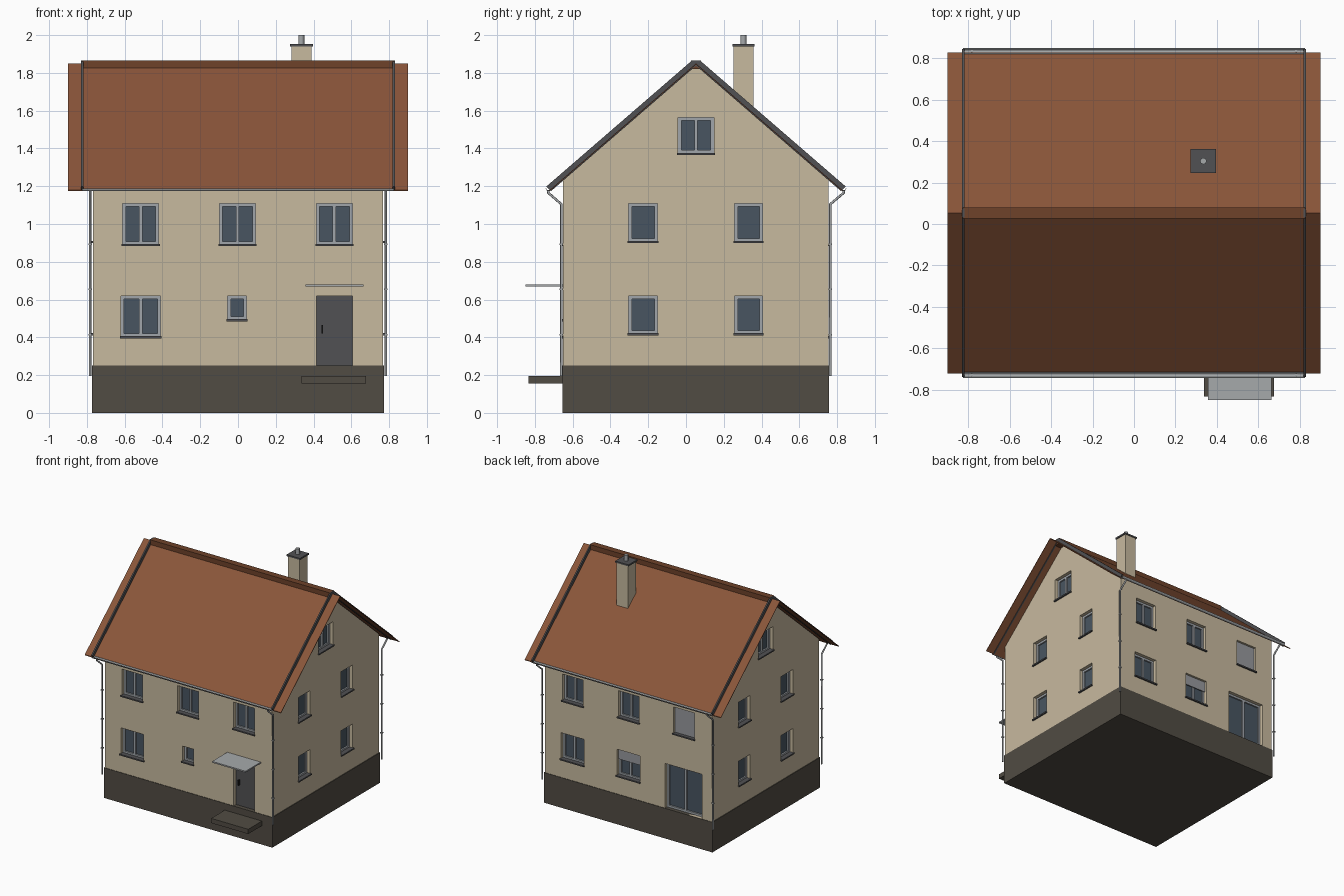
import bpy, bmesh, math
from mathutils import Vector

if "Cube" in bpy.data.objects:
    bpy.data.objects.remove(bpy.data.objects["Cube"])

YC = 0.053                       # ridge line in y
XW, YF, YB = 0.767, -0.65, 0.754  # wall faces
APEX, SLOPE, EAVE = 1.85, 0.865, 0.775


def mat(name, rgb):
    m = bpy.data.materials.new(name)
    m.diffuse_color = (*[(c / 255) ** 2.2 for c in rgb], 1)
    m.use_nodes = True
    m.node_tree.nodes["Principled BSDF"].inputs["Base Color"].default_value = m.diffuse_color
    return m


WALL = mat("plaster", (198, 184, 157))
BASE = mat("plinth_stone", (82, 77, 69))
ROOF = mat("roof_tile", (137, 86, 60))
RIDGE = mat("ridge_tile", (110, 68, 46))
DARK = mat("dark_metal", (82, 82, 84))
METAL = mat("zinc", (165, 168, 170))
GLASS = mat("glass", (74, 86, 97))
FRAME = mat("frame", (160, 165, 170))
SHUT = mat("shutter", (150, 152, 156))
BLACK = mat("handle_black", (35, 35, 35))


def finish(bm, name, m):
    bmesh.ops.recalc_face_normals(bm, faces=bm.faces)
    me = bpy.data.meshes.new(name)
    bm.to_mesh(me)
    bm.free()
    ob = bpy.data.objects.new(name, me)
    bpy.context.collection.objects.link(ob)
    if m:
        me.materials.append(m)
    return ob


def boxes(name, items, m):
    """One object made of axis-aligned boxes (corner, corner)."""
    bm = bmesh.new()
    for a, b in items:
        vs = bmesh.ops.create_cube(bm, size=1)["verts"]
        for v in vs:
            v.co = [(p + q) / 2 + c * abs(p - q) for p, q, c in zip(a, b, v.co)]
    return finish(bm, name, m)


def extrude_x(name, profile, x0, x1, m):
    """Closed (y, z) profile swept along x."""
    bm = bmesh.new()
    f = bm.faces.new([bm.verts.new((x0, y, z)) for y, z in profile])
    r = bmesh.ops.extrude_face_region(bm, geom=[f])
    vs = [g for g in r["geom"] if isinstance(g, bmesh.types.BMVert)]
    bmesh.ops.translate(bm, verts=vs, vec=(x1 - x0, 0, 0))
    return finish(bm, name, m)


def tube(name, pts, r, m):
    cu = bpy.data.curves.new(name, "CURVE")
    cu.dimensions, cu.bevel_depth, cu.bevel_resolution = "3D", r, 2
    cu.use_fill_caps = True
    sp = cu.splines.new("POLY")
    sp.points.add(len(pts) - 1)
    for p, co in zip(sp.points, pts):
        p.co = (*co, 1)
    cu.materials.append(m)
    ob = bpy.data.objects.new(name, cu)
    bpy.context.collection.objects.link(ob)
    return ob


def on_wall(side, u, d, z):
    """Point on a wall: u along the wall, d outward from its face."""
    return {"front": (u, YF - d, z), "back": (u, YB + d, z),
            "right": (XW + d, u, z), "left": (-XW - d, u, z)}[side]


cuts = []


def wbox(side, u0, u1, d0, d1, z0, z1):
    return on_wall(side, u0, d0, z0), on_wall(side, u1, d1, z1)


def window(side, u0, u1, z0, z1, panes=2, shut=0.0, sill=True, rec=0.04):
    n = f"{side}_window_{len(cuts)}"
    cuts.append(wbox(side, u0, u1, -rec - 0.02, 0.05, z0, z1))
    t, d0, d1 = 0.017, -rec - 0.02, -rec + 0.012
    bars = [wbox(side, u0, u0 + t, d0, d1, z0, z1), wbox(side, u1 - t, u1, d0, d1, z0, z1),
            wbox(side, u0 + t, u1 - t, d0, d1, z0, z0 + t),
            wbox(side, u0 + t, u1 - t, d0, d1, z1 - t, z1)]
    if panes == 2:
        c = (u0 + u1) / 2
        bars.append(wbox(side, c - 0.009, c + 0.009, d0, d1, z0 + t, z1 - t))
    boxes(n + "_frame", bars, FRAME)
    boxes(n + "_glass", [wbox(side, u0 + t, u1 - t, d0, -rec, z0 + t, z1 - t)], GLASS)
    if sill:
        boxes(n + "_sill", [wbox(side, u0 - 0.006, u1 + 0.006, -rec, 0.012, z0 - 0.008, z0 + 0.003)], DARK)
    if shut:
        boxes(n + "_roller_shutter", [wbox(side, u0, u1, -rec + 0.014, -rec + 0.022,
                                           z1 - shut * (z1 - z0), z1)], SHUT)


# plinth and gabled wall body
boxes("plinth", [((-0.773, YF - 0.004, 0), (0.773, YB + 0.004, 0.25))], BASE)
top = lambda y: APEX - 0.012 - SLOPE * abs(y - YC)
walls = extrude_x("walls", [(YF, 0.245), (YB, 0.245), (YB, top(YB)), (YC, top(YC)), (YF, top(YF))],
                  -XW, XW, WALL)

# windows: front
for u0, u1 in ((-0.611, -0.42), (-0.098, 0.093), (0.415, 0.606)):
    window("front", u0, u1, 0.891, 1.109)
window("front", -0.62, -0.41, 0.403, 0.62)
window("front", -0.055, 0.045, 0.493, 0.62, panes=1)
# windows: back, with roller shutters and the terrace door
window("back", 0.415, 0.606, 0.891, 1.109)
window("back", -0.098, 0.093, 0.891, 1.109)
window("back", -0.606, -0.415, 0.891, 1.109, shut=1)
window("back", 0.41, 0.62, 0.403, 0.62)
window("back", -0.105, 0.105, 0.403, 0.62, shut=0.4)
window("back", -0.675, -0.335, 0.25, 0.62, sill=False)
# windows: gables
for s in ("left", "right"):
    for u0, u1 in ((-0.304, -0.151), (0.257, 0.405)):
        window(s, u0, u1, 0.907, 1.109, panes=1)
        window(s, u0, u1, 0.419, 0.62, panes=1)
    window(s, -0.042, 0.148, 1.374, 1.565)

# front door with handle, step and canopy
cuts.append(wbox("front", 0.415, 0.606, -0.05, 0.05, 0.25, 0.62))
boxes("front_door", [wbox("front", 0.415, 0.606, -0.05, -0.03, 0.25, 0.62)], DARK)
boxes("door_handle", [wbox("front", 0.443, 0.451, -0.03, -0.012, 0.42, 0.465)], BLACK)
boxes("door_step", [((0.337, -0.833, 0.156), (0.677, YF, 0.195))], BASE)
boxes("door_canopy", [((0.357, -0.849, 0.668), (0.664, YF, 0.679))], METAL)

# cut the wall openings
cutter = boxes("opening_cutter", cuts, None)
cutter.hide_render = True
mod = walls.modifiers.new("openings", "BOOLEAN")
mod.operation, mod.solver, mod.object = "DIFFERENCE", "EXACT", cutter
bpy.context.view_layer.objects.active = walls
bpy.ops.object.modifier_apply(modifier=mod.name)
bpy.data.objects.remove(cutter)


def chevron(lo, hi, d_lo, d_hi, cap=9):
    """Gable-shaped band, offsets lo..hi from the roof plane."""
    z = lambda d, o: APEX + o - SLOPE * d
    flat = max(0, (z(0, hi) - cap) / SLOPE)
    outer = [(-d_hi, z(d_hi, hi)), (-flat, z(flat, hi)), (flat, z(flat, hi)), (d_hi, z(d_hi, hi))]
    if not flat:
        outer.pop(1)
    inner = [(d_lo, z(d_lo, lo)), (0, z(0, lo)), (-d_lo, z(d_lo, lo))]
    return [(YC + y, zz) for y, zz in outer + inner]


# roof sheet, verge boards, ridge cap
extrude_x("roof", chevron(-0.006, 0, EAVE, EAVE), -0.9, 0.9, ROOF)
for s, n in ((-1, "left"), (1, "right")):
    extrude_x(n + "_verge", chevron(-0.012, 0.034, 0.768, 0.793, 1.866), s * 0.819, s * 0.83, DARK)
boxes("ridge_cap", [((-0.825, YC - 0.027, 1.82), (0.825, YC + 0.027, 1.866))], RIDGE)

# gutters and downpipes
for s, n in ((-1, "front"), (1, "back")):
    yg, zg, r = YC + s * 0.782, 1.188, 0.014
    arc = [math.pi + math.pi * i / 8 for i in range(9)]
    prof = [(yg + r * math.cos(a), zg + r * math.sin(a)) for a in arc]
    prof += [(yg + 0.011 * math.cos(a), zg + 0.011 * math.sin(a)) for a in reversed(arc)]
    extrude_x(n + "_gutter", prof, -0.825, 0.825, METAL)
    yp = YF - 0.01 if s < 0 else YB + 0.01
    for sx, nx in ((-1, "left"), (1, "right")):
        x = sx * 0.783
        tube(f"{n}_{nx}_downpipe", [(x, yg, 1.18), (x, yg, 1.165), (x, yp, 1.105), (x, yp, 0.195)], 0.007, METAL)
        boxes(f"{n}_{nx}_pipe_clips", [((x - 0.009, yp - 0.009, z), (x + 0.009, yp + 0.009, z + 0.008))
                                       for z in (0.41, 0.65, 0.89)], METAL)

# chimney
cx, cy = 0.335, 0.304
boxes("chimney", [((cx - 0.053, cy - 0.053, 1.5), (cx + 0.053, cy + 0.053, 1.942))], WALL)
boxes("chimney_cap", [((cx - 0.061, cy - 0.058, 1.94), (cx + 0.061, cy + 0.058, 1.953))], DARK)
tube("chimney_pipe", [(cx, cy, 1.94), (cx, cy, 2.0)], 0.016, METAL)
